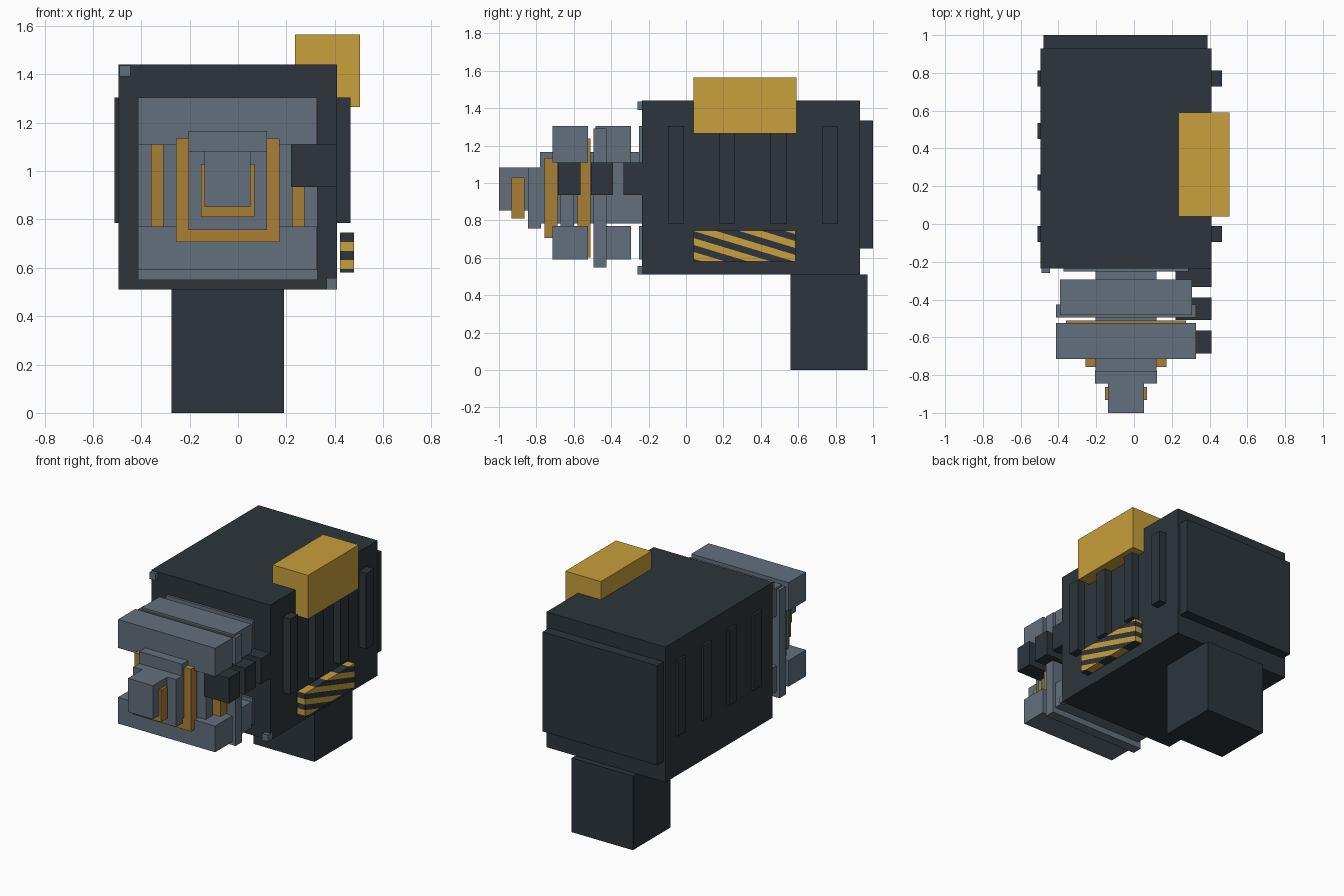
import bpy, bmesh
from mathutils import Vector

cube = bpy.data.objects.get("Cube")
if cube:
    bpy.data.objects.remove(cube, do_unlink=True)


def material(name, rgb):
    m = bpy.data.materials.new(name)
    m.use_nodes = True
    m.diffuse_color = (*rgb, 1)
    m.node_tree.nodes["Principled BSDF"].inputs["Base Color"].default_value = (*rgb, 1)
    return m


DARK = material("dark slate", (0.026, 0.036, 0.044))
GREY = material("steel grey", (0.122, 0.162, 0.205))
YELLOW = material("safety yellow", (0.578, 0.352, 0.045))
AMBER = material("amber", (0.402, 0.212, 0.033))


def add_object(name, bm, *mats):
    mesh = bpy.data.meshes.new(name)
    bm.to_mesh(mesh)
    bm.free()
    for m in mats:
        mesh.materials.append(m)
    ob = bpy.data.objects.new(name, mesh)
    bpy.context.collection.objects.link(ob)
    return ob


def box_mesh(x, y, z):
    """Box spanning the given (min, max) ranges."""
    bm = bmesh.new()
    bmesh.ops.create_cube(bm, size=1)
    for v in bm.verts:
        v.co = Vector([(a + b) / 2 + c * (b - a) for (a, b), c in zip((x, y, z), v.co)])
    return bm


def box(name, x, y, z, mat):
    return add_object(name, box_mesh(x, y, z), mat)


CX, CZ = -0.0425, 0.92      # barrel axis


def around(c, h):
    return (c - h, c + h)


# Housing, rear plate, grip and top sight
box("housing", (-0.495, 0.41), (-0.235, 0.93), (0.51, 1.44), DARK)
box("rear_plate", (-0.48, 0.39), (0.93, 1.0), (0.65, 1.335), DARK)
box("grip", (-0.275, 0.19), (0.56, 0.97), (0.0, 0.51), DARK)
box("sight_box", (0.235, 0.505), (0.04, 0.59), (1.265, 1.565), YELLOW)

# Ribs running through the housing, showing on both flanks
for i, y in enumerate((-0.095, 0.178, 0.451, 0.728)):
    box(f"rib_{i + 1}", (-0.51, 0.465), (y, y + 0.085), (0.785, 1.305), DARK)

# Small corner studs on the housing front
box("upper_corner_stud", (-0.49, -0.444), (-0.26, -0.214), (1.39, 1.436), GREY)
box("lower_corner_stud", (0.366, 0.41), (-0.26, -0.214), (0.51, 0.557), GREY)

# Barrel core and muzzle
box("barrel_core", around(CX, 0.1625), (-0.78, -0.235), (0.785, 1.165), GREY)
box("muzzle", around(CX, 0.095), (-1.0, -0.845), (0.852, 1.083), GREY)

# Square rings, growing towards the housing, at a constant pitch
for i in range(3):
    h = 0.163 + 0.104 * i
    y = -0.845 + 0.175 * i
    box(f"barrel_plate_{i + 1}", around(CX, h), (y, y + 0.07), around(CZ, h), GREY)
    h = 0.11 + 0.1035 * i
    y = -0.933 + 0.176 * i
    box(f"glow_ring_{i + 1}", around(CX, h), (y, y + 0.07), around(CZ, h), AMBER)

# Upper and lower clamp bars
for i in range(3):
    y = -0.715 + 0.232 * i
    for side, z in (("upper", (1.11, 1.305)), ("lower", (0.59, 0.77))):
        box(f"{side}_clamp_{i + 1}", around(CX, 0.37 - 0.02 * i), (y, y + 0.19), z, GREY)

# Blocks along the left side of the barrel
for i in range(3):
    y = -0.685 + 0.176 * i
    box(f"side_block_{i + 1}", (0.22, 0.41), (y, y + 0.12), (0.935, 1.11), DARK)

# Hazard panel: sliced by diagonal planes, alternate slices yellow
Y0, Z1, W, H = 0.04, 0.745, 0.545, 0.165
PERIOD, START = 0.45, 0.44
bm = box_mesh((0.422, 0.48), (Y0, Y0 + W), (Z1 - H, Z1))
for k in range(-7, 4):
    f = START + k * PERIOD / 2
    bmesh.ops.bisect_plane(bm, geom=bm.verts[:] + bm.edges[:] + bm.faces[:],
                           plane_co=(0, Y0 + f * W, Z1), plane_no=(0, 1 / W, 1 / H))
for face in bm.faces:
    c = face.calc_center_median()
    f = (c.y - Y0) / W - (Z1 - c.z) / H
    face.material_index = int(((f - START) / PERIOD) % 1 < 0.5)
add_object("hazard_panel", bm, DARK, YELLOW)
